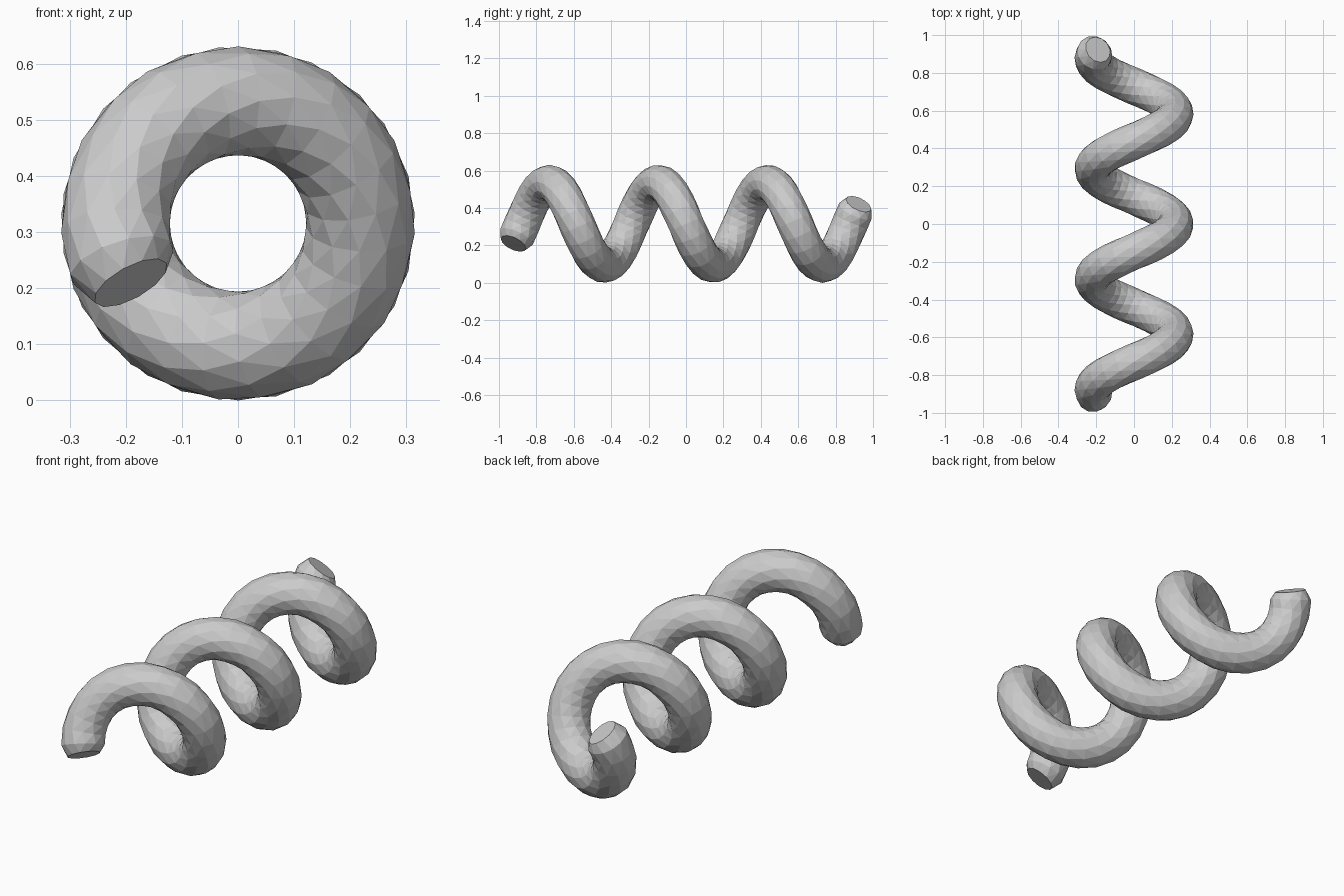
import bpy, bmesh
from math import sin, cos, pi
from mathutils import Vector

if "Cube" in bpy.data.objects:
    bpy.data.objects.remove(bpy.data.objects["Cube"])

COIL_R, TUBE_R, PITCH, MID_Z = 0.2185, 0.097, 0.584, 0.315
HALF_LEN, SIDES, STEPS = 0.906, 12, 72


def ring(bm, y, radius, twist):
    # One cross-section, square to the helix at position y along the axis
    t = 2 * pi * y / PITCH
    k = PITCH / (2 * pi)
    out = Vector((cos(t), 0, -sin(t)))
    tangent = Vector((-COIL_R * sin(t), k, -COIL_R * cos(t))).normalized()
    side = tangent.cross(out)
    centre = Vector((0, y, MID_Z)) + out * COIL_R
    return [bm.verts.new(centre + radius * (out * cos(a) + side * sin(a)))
            for a in (2 * pi * (i + twist) / SIDES for i in range(SIDES))]


bm = bmesh.new()
# Stations along the coil, with a smaller bevelled ring at each end
stations = [(-HALF_LEN - 0.017, 0.073)]
stations += [(-HALF_LEN + 2 * HALF_LEN * i / STEPS, TUBE_R) for i in range(STEPS + 1)]
stations += [(HALF_LEN + 0.017, 0.073)]
rings = [ring(bm, y, r, 0.5 * (n % 2)) for n, (y, r) in enumerate(stations)]

# Staggered triangles between neighbouring rings
for n, (a, b) in enumerate(zip(rings, rings[1:])):
    for i in range(SIDES):
        j = (i + 1) % SIDES
        if n % 2 == 0:
            bm.faces.new((a[i], a[j], b[i]))
            bm.faces.new((a[j], b[j], b[i]))
        else:
            bm.faces.new((a[i], a[j], b[j]))
            bm.faces.new((a[i], b[j], b[i]))
bm.faces.new(rings[0])
bm.faces.new(rings[-1])
bmesh.ops.recalc_face_normals(bm, faces=bm.faces)

mesh = bpy.data.meshes.new("coil_spring")
bm.to_mesh(mesh)
bm.free()
bpy.context.collection.objects.link(bpy.data.objects.new("coil_spring", mesh))
